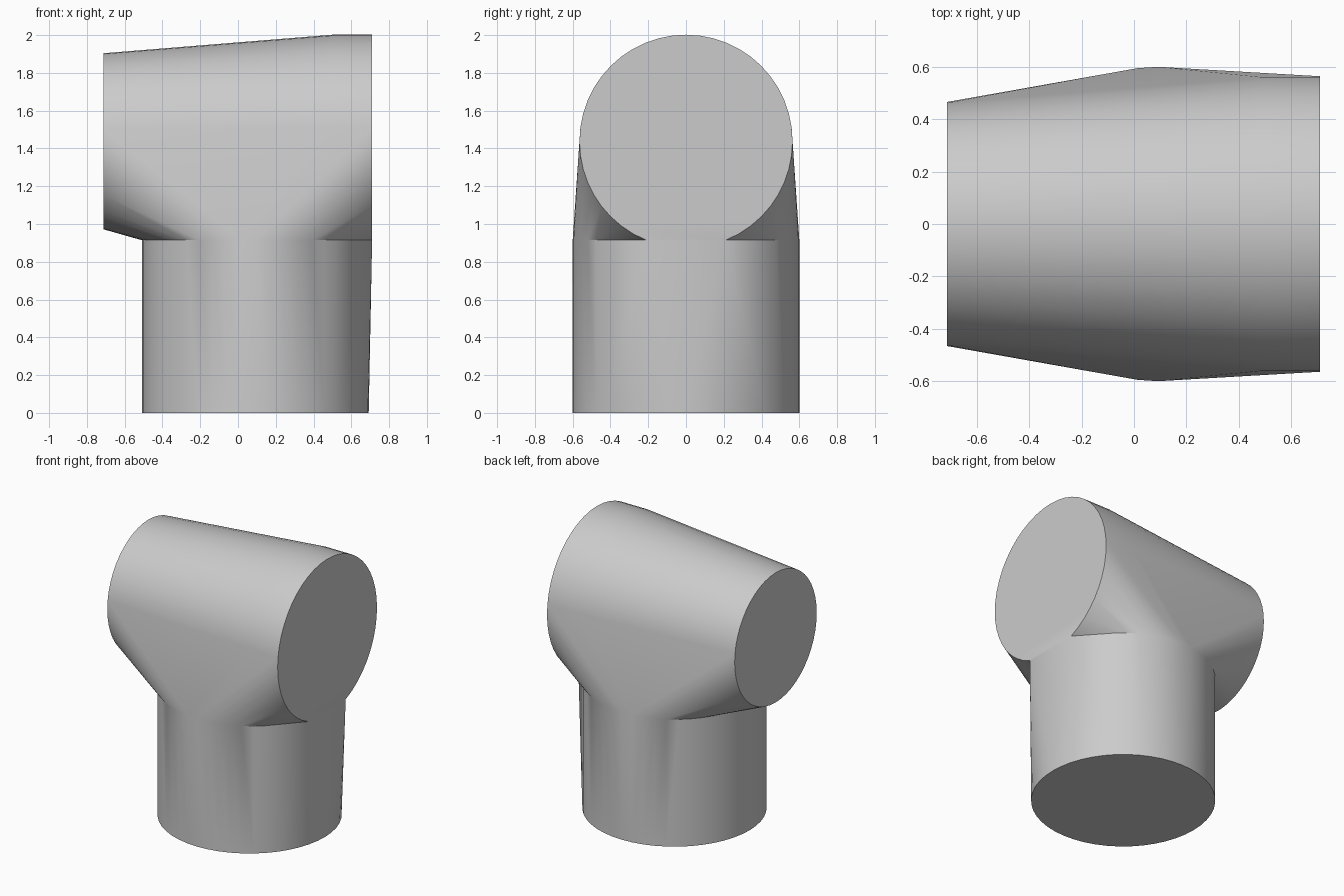
import bpy, bmesh, math

if "Cube" in bpy.data.objects:
    bpy.data.objects.remove(bpy.data.objects["Cube"], do_unlink=True)

SEAM = 0.914          # height where the stem meets the head
AXIS = 1.438          # height of the head's axis
SIDES = 48

grey = bpy.data.materials.new("plain grey")
grey.use_nodes = True
grey.diffuse_color = (0.6, 0.6, 0.6, 1)
grey.node_tree.nodes["Principled BSDF"].inputs["Base Color"].default_value = grey.diffuse_color


def stem_ring(z):
    """Level circle of the stem."""
    steps = [math.tau * i / SIDES for i in range(SIDES)]
    return [(0.092 + 0.6 * math.cos(a), 0.6 * math.sin(a), z) for a in steps]


def head_ring(x, r):
    """Upright circle of the head, cut off level at the seam."""
    steps = [math.tau * i / SIDES for i in range(SIDES)]
    ring = [(x, r * math.sin(a), AXIS + r * math.cos(a)) for a in steps]
    return [p for p in ring if p[2] > SEAM + 0.002]


def add_hull(bm, points):
    """Wrap points in a convex skin and drop its hidden face at the seam."""
    verts = [bm.verts.new(p) for p in points]
    bmesh.ops.convex_hull(bm, input=verts)
    hidden = [f for f in bm.faces if all(abs(v.co.z - SEAM) < 1e-4 for v in f.verts)]
    bmesh.ops.delete(bm, geom=hidden, context="FACES")
    loose = [v for v in bm.verts if not v.link_faces]
    bmesh.ops.delete(bm, geom=loose, context="VERTS")


# Flat foot of the large end, shared by head and stem
R = 0.564
half = math.sqrt(R ** 2 - (AXIS - SEAM) ** 2)
seam = stem_ring(SEAM) + [(0.71, -half, SEAM), (0.71, half, SEAM)]

# Tapered head blended down to the seam, then the stem below it
bm = bmesh.new()
add_hull(bm, head_ring(-0.713, 0.466) + head_ring(0.5, R) + head_ring(0.71, R) + seam)
add_hull(bm, stem_ring(0) + seam)
bmesh.ops.remove_doubles(bm, verts=bm.verts, dist=1e-4)
bmesh.ops.dissolve_limit(bm, angle_limit=0.002, verts=bm.verts, edges=bm.edges)
bmesh.ops.recalc_face_normals(bm, faces=bm.faces)

mesh = bpy.data.meshes.new("tee_joint")
bm.to_mesh(mesh)
bm.free()
mesh.materials.append(grey)
tee = bpy.data.objects.new("tee_joint", mesh)
bpy.context.collection.objects.link(tee)
bpy.context.view_layer.objects.active = tee
tee.select_set(True)
bpy.ops.object.shade_smooth_by_angle(angle=math.radians(30))
